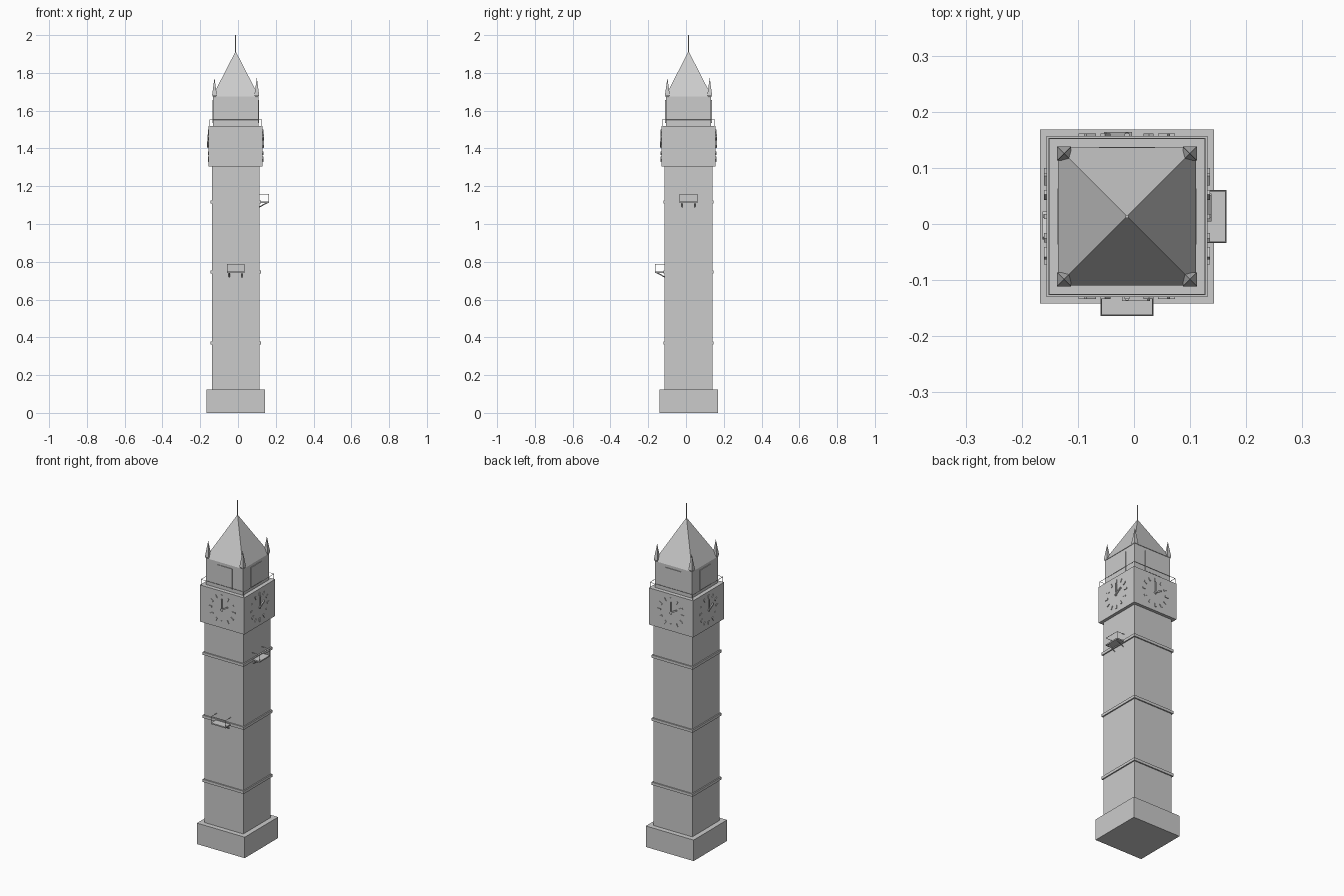
import bpy, bmesh, math
from mathutils import Matrix, Vector

cube = bpy.data.objects.get("Cube")
if cube:
    bpy.data.objects.remove(cube, do_unlink=True)

stone = bpy.data.materials.new("grey_stone")
GREY = (0.6, 0.6, 0.6, 1)
stone.use_nodes = True
stone.diffuse_color = GREY
stone.node_tree.nodes["Principled BSDF"].inputs["Base Color"].default_value = GREY

AXIS = Matrix.Translation((-0.0125, 0.0135, 0))  # the tower's centre line


def box(bm, x, y, z):
    """Box given by its (low, high) range on each axis."""
    lo, hi = Vector((x[0], y[0], z[0])), Vector((x[1], y[1], z[1]))
    m = Matrix.Translation((lo + hi) / 2) @ Matrix.Diagonal((*(hi - lo), 1))
    return bmesh.ops.create_cube(bm, size=1, matrix=m)["verts"]


def rod(bm, a, b, r, sides=6):
    a, b = Vector(a), Vector(b)
    d = b - a
    m = Matrix.Translation((a + b) / 2) @ d.to_track_quat("Z", "Y").to_matrix().to_4x4()
    bmesh.ops.create_cone(bm, cap_ends=True, segments=sides, radius1=r, radius2=r,
                          depth=d.length, matrix=m)


def frustum(bm, x, y, z, low, high):
    """Square frustum with half widths low and high, or a point if high is 0."""
    m = Matrix.Translation((x, y, sum(z) / 2)) @ Matrix.Rotation(math.pi / 4, 4, "Z")
    bmesh.ops.create_cone(bm, cap_ends=True, segments=4, radius1=low * math.sqrt(2),
                          radius2=high * math.sqrt(2), depth=z[1] - z[0], matrix=m)


def finish(name, bm, quarter=0):
    """Turn the mesh by quarter turns about the centre line and add it."""
    bmesh.ops.remove_doubles(bm, verts=bm.verts, dist=1e-6)
    bmesh.ops.recalc_face_normals(bm, faces=bm.faces)
    bm.transform(AXIS @ Matrix.Rotation(quarter * math.pi / 2, 4, "Z"))
    me = bpy.data.meshes.new(name)
    bm.to_mesh(me)
    bm.free()
    me.materials.append(stone)
    bpy.context.collection.objects.link(bpy.data.objects.new(name, me))


def block(name, half, z):
    bm = bmesh.new()
    box(bm, (-half, half), (-half, half), z)
    finish(name, bm)


# Main masonry
block("base", 0.155, (0, 0.123))
block("shaft", 0.126, (0.123, 1.304))
for i, z in enumerate((0.362, 0.738, 1.108)):
    block(f"band_{i + 1}", 0.133, (z, z + 0.016))
CLOCK_HALF = 0.1435
block("clock_block", CLOCK_HALF, (1.304, 1.519))
block("belfry", 0.12, (1.519, 1.675))

# Roof and mast
bm = bmesh.new()
frustum(bm, 0, 0, (1.675, 1.915), 0.123, 0)
finish("roof", bm)
bm = bmesh.new()
rod(bm, (0, 0, 1.9), (0, 0, 2), 0.003, 8)
finish("mast", bm)

# Corner pinnacles
bm = bmesh.new()
for sx in (-1, 1):
    for sy in (-1, 1):
        frustum(bm, sx * 0.112, sy * 0.112, (1.668, 1.684), 0.007, 0.0125)
        frustum(bm, sx * 0.112, sy * 0.112, (1.684, 1.774), 0.0125, 0)
finish("pinnacles", bm)

# Railing around the clock block roof
RAIL = 0.139
bm = bmesh.new()
corners = [(-RAIL, -RAIL), (RAIL, -RAIL), (RAIL, RAIL), (-RAIL, RAIL)]
for i, a in enumerate(corners):
    b = corners[(i + 1) % 4]
    rod(bm, (*a, 1.551), (*b, 1.551), 0.0013)
    rod(bm, (*a, 1.517), (*a, 1.551), 0.0013)
finish("roof_railing", bm)


def dial_bar(bm, inner, outer, width, thick, angle):
    """Raised radial bar on the front dial, angle clockwise from the top."""
    verts = box(bm, (-width / 2, width / 2), (-CLOCK_HALF - thick, -CLOCK_HALF + 0.001),
                (inner, outer))
    m = Matrix.Translation((0, 0, 1.413)) @ Matrix.Rotation(angle, 4, "Y")
    bmesh.ops.transform(bm, matrix=m, verts=verts)


# Dials and belfry panels on all four sides
for q, side in enumerate(("front", "left", "back", "right")):
    bm = bmesh.new()
    for hour in range(12):
        dial_bar(bm, 0.066, 0.086, 0.009, 0.004, hour * math.pi / 6)
    finish(f"hour_marks_{side}", bm, q)

    bm = bmesh.new()
    dial_bar(bm, -0.01, 0.062, 0.006, 0.006, 0)
    dial_bar(bm, -0.008, 0.045, 0.008, 0.007, math.pi / 3)
    finish(f"clock_hands_{side}", bm, q)

    bm = bmesh.new()
    box(bm, (-0.05, 0.05), (-0.1235, -0.119), (1.535, 1.656))
    finish(f"belfry_panel_{side}", bm, q)


def balcony(name, z, quarter):
    w, near, far = 0.047, -0.125, -0.1775
    bm = bmesh.new()
    box(bm, (-w, w), (far, near), (z - 0.004, z + 0.003))
    e, f, top = w - 0.0015, far + 0.0015, z + 0.041
    rod(bm, (-e, f, top), (e, f, top), 0.0013)
    for s in (-1, 1):
        rod(bm, (s * e, f, top), (s * e, near, top), 0.0013)
        rod(bm, (s * e, f, z), (s * e, f, top), 0.0013)
        # diagonal support
        rod(bm, (s * 0.034, far + 0.008, z - 0.002), (s * 0.034, near, z - 0.026), 0.003, 4)
    finish(name, bm, quarter)


balcony("front_balcony", 0.745, 0)
balcony("left_balcony", 1.116, 1)
